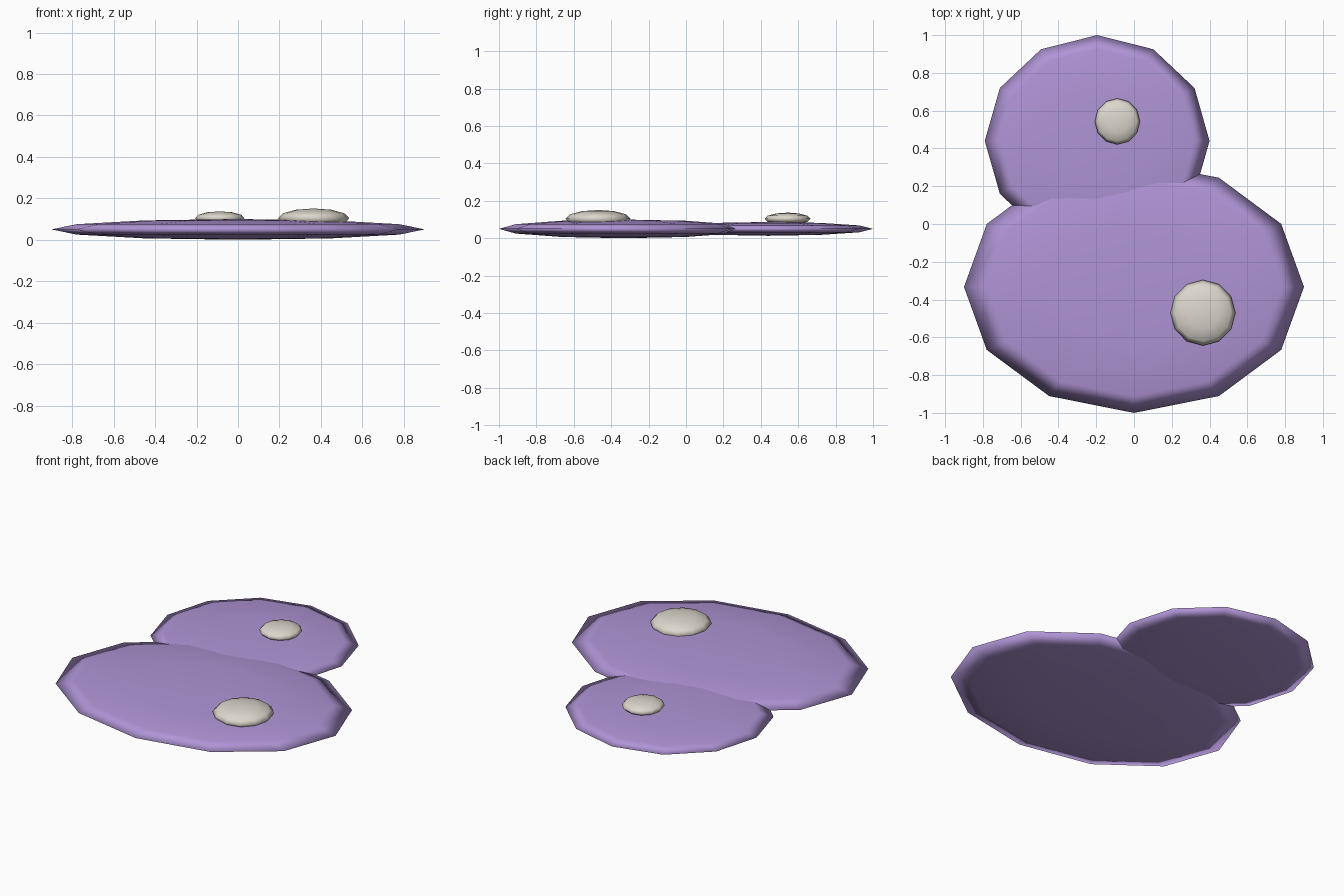
import bpy

cube = bpy.data.objects.get("Cube")
if cube:
    bpy.data.objects.remove(cube, do_unlink=True)


def make_material(name, colour):
    mat = bpy.data.materials.new(name)
    mat.use_nodes = True
    mat.diffuse_color = colour
    mat.node_tree.nodes["Principled BSDF"].inputs["Base Color"].default_value = colour
    return mat


def flat_ellipsoid(name, centre, radii, mat):
    """Smooth-shaded low-poly sphere squashed to the given radii."""
    bpy.ops.mesh.primitive_uv_sphere_add(segments=12, ring_count=6, radius=1, location=centre)
    obj = bpy.context.object
    obj.name = name
    obj.scale = radii
    bpy.ops.object.transform_apply(location=False, rotation=False, scale=True)
    bpy.ops.object.shade_smooth()
    obj.data.materials.append(mat)
    return obj


purple = make_material("soft purple", (0.43, 0.30, 0.67, 1))
stone = make_material("pale stone", (0.72, 0.68, 0.61, 1))

# Two overlapping flat pads
flat_ellipsoid("large_pad", (0, -0.333, 0.05), (0.90, 0.667, 0.05), purple)
flat_ellipsoid("small_pad", (-0.195, 0.44, 0.05), (0.595, 0.56, 0.037), purple)

# Rounded pebbles resting on the pads
flat_ellipsoid("large_pebble", (0.365, -0.47, 0.104), (0.172, 0.174, 0.047), stone)
flat_ellipsoid("small_pebble", (-0.088, 0.543, 0.104), (0.12, 0.122, 0.033), stone)
